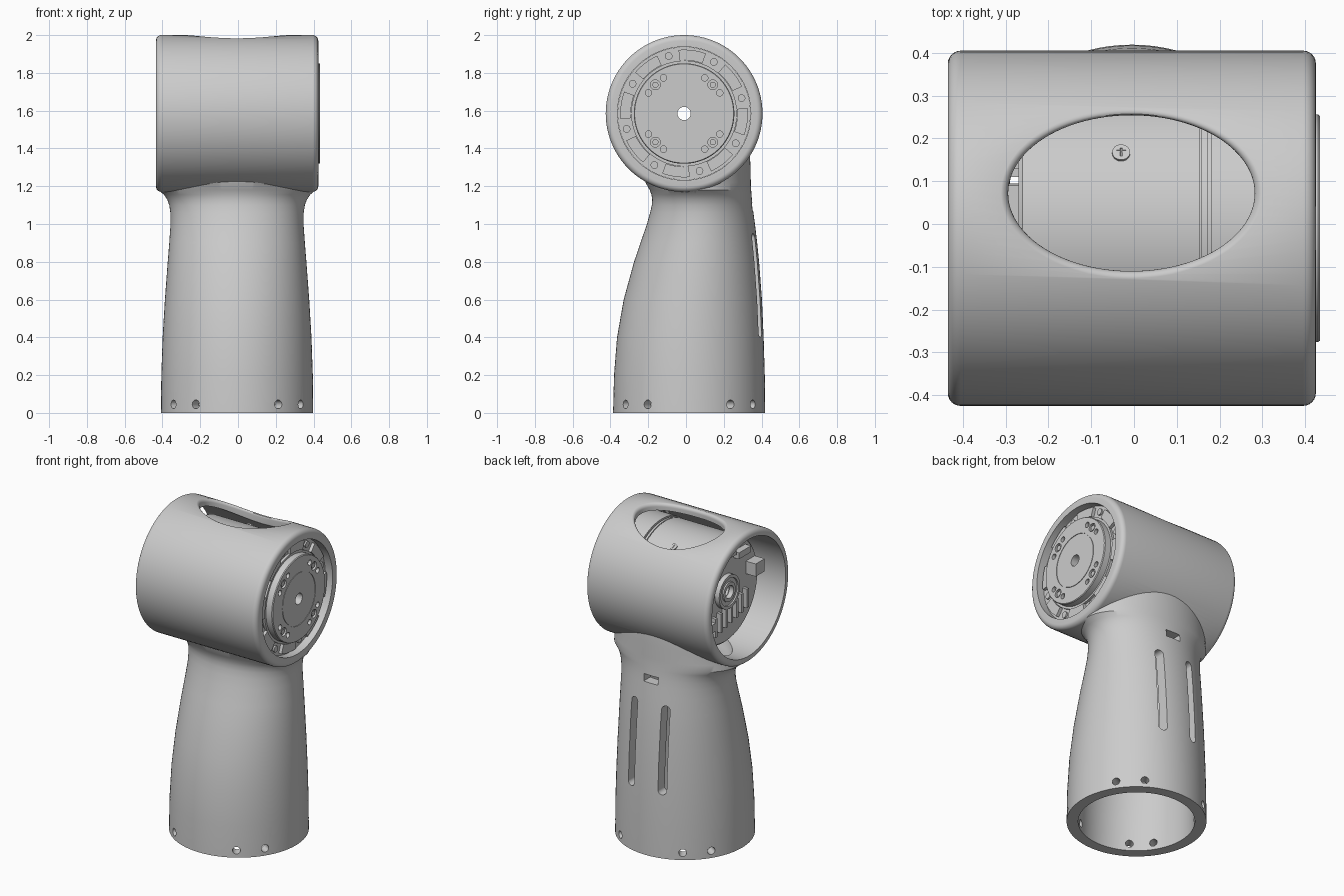
import bpy, bmesh
from math import sin, cos, pi, sqrt, radians
from mathutils import Vector

cube = bpy.data.objects.get("Cube")
if cube:
    bpy.data.objects.remove(cube)

mat = bpy.data.materials.new("light_grey")
mat.use_nodes = True
grey = (0.6, 0.6, 0.6, 1)
mat.diffuse_color = grey
mat.node_tree.nodes["Principled BSDF"].inputs["Base Color"].default_value = grey

CY, CZ, R = -0.01, 1.585, 0.415      # barrel axis and radius
AXIS = Vector((0, CY, CZ))
N = 96


def finish(name, bm):
    bmesh.ops.recalc_face_normals(bm, faces=bm.faces)
    me = bpy.data.meshes.new(name)
    bm.to_mesh(me)
    bm.free()
    me.materials.append(mat)
    ob = bpy.data.objects.new(name, me)
    bpy.context.collection.objects.link(ob)
    return ob


def loft(name, rings, wrap=False):
    """Skin equal-length rings; cap the ends, or wrap last to first."""
    bm = bmesh.new()
    vs = [[bm.verts.new(p) for p in r] for r in rings]
    n = len(vs[0])
    pairs = list(zip(vs, vs[1:])) + ([(vs[-1], vs[0])] if wrap else [])
    for a, b in pairs:
        for i in range(n):
            j = (i + 1) % n
            bm.faces.new((a[i], a[j], b[j], b[i]))
    if not wrap:
        bm.faces.new(vs[0])
        bm.faces.new(vs[-1])
    return finish(name, bm)


def turn(i, n=N):
    return cos(2 * pi * i / n), sin(2 * pi * i / n)


def lathe(name, profile, wrap=False, n=N):
    """Turn (x, radius) points about the barrel axis."""
    return loft(name, [[(x, CY + r * c, CZ + r * s) for c, s in (turn(i, n) for i in range(n))]
                       for x, r in profile], wrap)


def rod(name, start, end, r, n=20):
    start, end = Vector(start), Vector(end)
    q = (end - start).to_track_quat('Z', 'Y')
    circle = [q @ Vector((r * c, r * s, 0)) for c, s in (turn(i, n) for i in range(n))]
    return loft(name, [[p + v for v in circle] for p in (start, end)])


def box(name, lo, hi):
    ring = [(lo[0], lo[1]), (hi[0], lo[1]), (hi[0], hi[1]), (lo[0], hi[1])]
    return loft(name, [[(x, y, z) for x, y in ring] for z in (lo[2], hi[2])])


def select(obs):
    bpy.ops.object.select_all(action='DESELECT')
    for o in obs:
        o.select_set(True)
    bpy.context.view_layer.objects.active = obs[0]


def join(obs):
    select(obs)
    if len(obs) > 1:
        bpy.ops.object.join()
    return obs[0]


def combine(target, tools, op='DIFFERENCE'):
    tool = join(tools)
    m = target.modifiers.new("cut", 'BOOLEAN')
    m.operation, m.object, m.solver = op, tool, 'EXACT'
    select([target])
    bpy.ops.object.modifier_apply(modifier="cut")
    bpy.data.objects.remove(tool)


def smooth(ob, angle=32):
    select([ob])
    bpy.ops.object.shade_smooth_by_angle(angle=radians(angle))


def on_face(x, r, deg):
    a = radians(deg)
    return Vector((x, CY + r * cos(a), CZ + r * sin(a)))


# Neck sections: height, half width, front y, back y
sections = [(0, .403, -.386, .419), (.2, .401, -.381, .417), (.4, .394, -.365, .411),
            (.6, .382, -.33, .402), (.8, .367, -.275, .387), (.9, .359, -.241, .377),
            (1, .352, -.207, .365), (1.06, .353, -.19, .357), (1.1, .359, -.181, .352),
            (1.13, .37, -.179, .349), (1.155, .387, -.183, .347), (1.18, .416, -.192, .345),
            (1.22, .418, -.215, .343), (1.3, .418, -.23, .342), (1.42, .418, -.23, .335)]


def neck_rings(inset=0.0, limit=9.0):
    return [[(-.005 + min(w - inset, limit) * c, (f + b) / 2 + ((b - f) / 2 - inset) * s, z)
             for c, s in (turn(i) for i in range(N))] for z, w, f, b in sections]


# Housing: neck joined to a round-edged barrel
housing = loft("housing", neck_rings())
e = 0.03
arc = [(e * (1 - cos(t)), R - e * (1 - sin(t))) for t in (k * pi / 12 for k in range(7))]
barrel = lathe("barrel", [(-.435 + x, r) for x, r in arc] + [(.425 - x, r) for x, r in arc[::-1]])
combine(housing, [barrel], 'UNION')

# Hollow the barrel and the neck
combine(housing, [lathe("bore", [(-.5, .37), (.33, .37), (.33, .353), (.5, .353)])])
rings = neck_rings(.066, .336)
rings.insert(0, [(x, y, -.05) for x, y, z in rings[0]])
combine(housing, [loft("neck_bore", rings)])

# Oval top window with a rounded outer rim
def window_ring(grow, depth=None, z=0.0):
    ring = []
    for i in range(N):
        c, s = turn(i)
        x, y = -.006 + (.288 + grow) * c, .072 + (.182 + grow) * s
        ring.append((x, y, z if depth is None else CZ + sqrt(R * R - (y - CY) ** 2) - depth))
    return ring


rim = [window_ring(.024 * (1 - cos(t)), .024 * (1 - sin(t)) - .001) for t in (k * pi / 12 for k in range(6))]
combine(housing, [loft("window", [window_ring(0, z=1.6)] + rim
                       + [window_ring(.024, -.002), window_ring(.024, z=2.2)])])

# Back slots, cable opening and the base screw holes
cutters = [box("cable_opening", (-.05, .2, 1.065), (.05, .6, 1.11))]
for sx in (-.11, .11):
    outline = [(sx + .026 * c, .675 + .026 * s + (.249 if s > 0 else -.249))
               for c, s in (turn(i + .5, 24) for i in range(24))]
    cutters.append(loft("slot", [[(x, y, z) for x, z in outline] for y in (.15, .6)]))
for quadrant in range(4):
    for off in (33, 57):
        a = radians(90 * quadrant + off)
        d = Vector((cos(a), sin(a), 0))
        o = Vector((-.005, .016, .045))
        cutters.append(rod("hole", o + d * .25, o + d * .5, .023))
combine(housing, cutters)
smooth(housing)

# Motor body: rear face, side groove, flange and front disc with a centre bore
motor = lathe("motor", [(-.27, .035), (-.27, .32), (-.26, .33), (.153, .33), (.153, .322),
                        (.158, .322), (.158, .33), (.172, .33), (.172, .322), (.18, .322),
                        (.18, .335), (.34, .335), (.34, .352), (.375, .352), (.375, .28),
                        (.39, .28), (.39, .266), (.43, .266), (.435, .262), (.435, .167),
                        (.431, .167), (.431, .163), (.435, .163), (.435, .035)], wrap=True)
pockets = []
for q in range(4):
    a = 45 + 90 * q
    pockets.append(rod("pocket", on_face(.42, .215, a), on_face(.45, .215, a), .026))
    for off in (-15, 15):
        pockets.append(rod("pocket", on_face(.415, .218, a + off), on_face(.45, .218, a + off), .017))
combine(motor, pockets)
smooth(motor)

# Socket screws inside the larger disc pockets
smooth(join([rod("disc_screws", on_face(.41, .215, 45 + 90 * q), on_face(.43, .215, 45 + 90 * q), .016)
             for q in range(4)]))

# Flange: raised pads between eight screws
parts = []
for k in range(8):
    a = 15 + 45 * k
    steps = [a + 10 + t * 25 / 8 for t in range(9)]
    parts.append(loft("flange_pads", [[on_face(x, r, s) for x, r in
                 ((.37, .282), (.37, .338), (.395, .338), (.395, .282))] for s in steps]))
    parts.append(rod("flange_screw", on_face(.37, .315, a), on_face(.385, .315, a), .02))
smooth(join(parts))

# Side screw with a cross recess, seen through the window
tilt = radians(58)
d = Vector((0, cos(tilt), sin(tilt)))
p = AXIS + Vector((-.03, 0, 0))
screw = rod("side_screw", p + d * .32, p + d * .336, .021, 24)
side = Vector((0, -d.z, d.y))
cross = [rod("cross", p + d * .342 + v * .011, p + d * .342 - v * .011, .009, 4)
         for v in (Vector((1, 0, 0)), side)]
for c in cross:
    combine(screw, [c])
smooth(screw)

# Rear face details: hub ring, cooling fins, connectors and board components
hub = lathe("rear_hub", [(-.26, .04), (-.3, .04), (-.3, .06), (-.292, .062), (-.292, .085),
                         (-.3, .087), (-.3, .105), (-.26, .105)], wrap=True, n=48)
smooth(hub)
fins = []
for k in range(7):
    y = CY + .13 - .052 * k
    top = CZ - .12 + .012 * k
    fins.append(box("rear_fins", (-.3, y - .01, top - .12), (-.26, y + .01, top)))
join(fins)
blocks = []
for y, z, w, h, depth in ((-.25, .07, .09, .08, .07), (-.14, .2, .12, .04, .04),
                          (.02, .24, .16, .05, .035), (.2, .06, .05, .14, .03), (.17, -.17, .08, .05, .03)):
    blocks.append(box("rear_connectors", (-.27 - depth, CY + y - w / 2, CZ + z - h / 2),
                      (-.26, CY + y + w / 2, CZ + z + h / 2)))
join(blocks)
